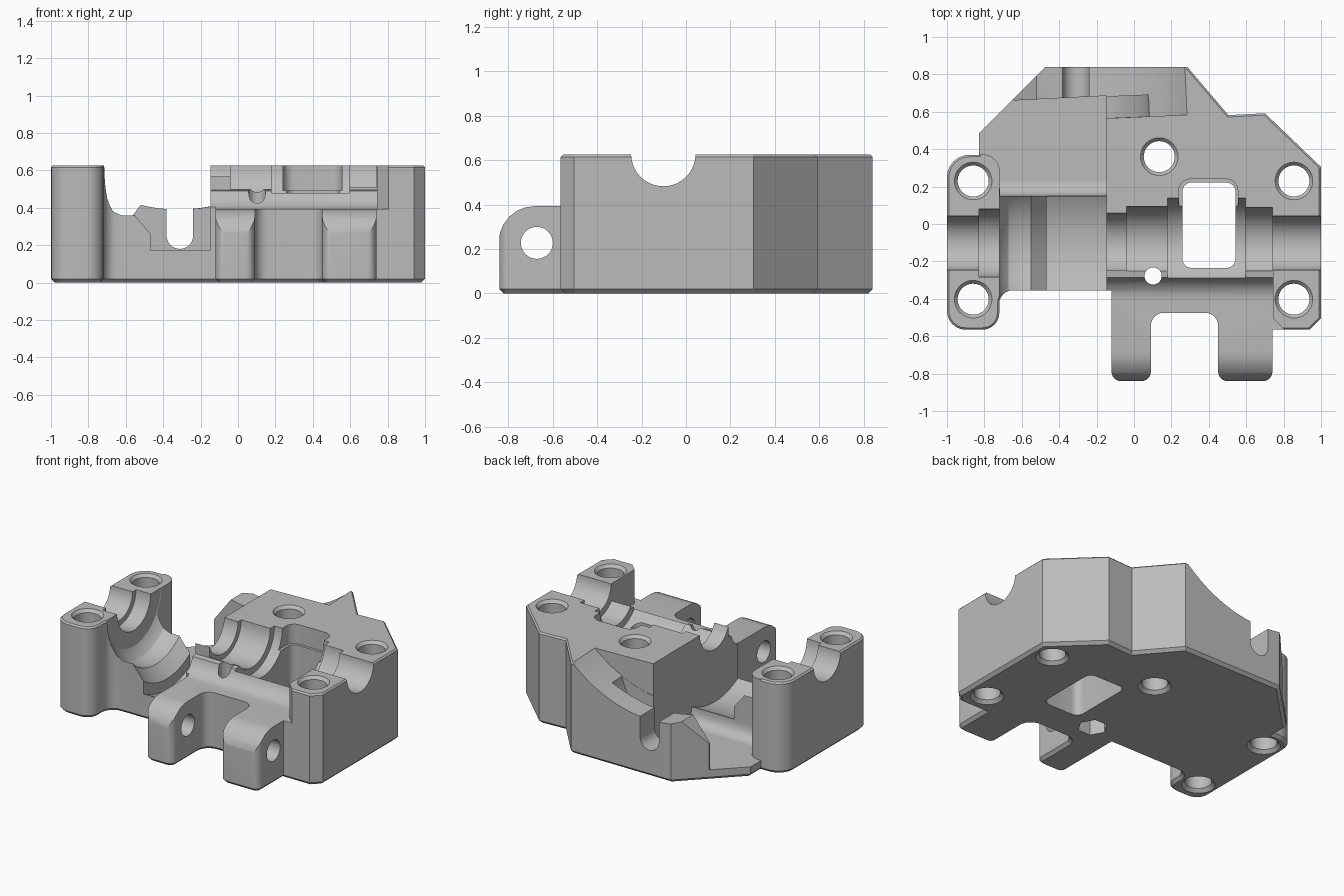
import bpy, bmesh, math
from mathutils import Vector, Matrix

if "Cube" in bpy.data.objects:
    bpy.data.objects.remove(bpy.data.objects["Cube"], do_unlink=True)

metal = bpy.data.materials.new("grey_metal")
metal.use_nodes = True
metal.diffuse_color = (0.5, 0.5, 0.5, 1)
metal.node_tree.nodes["Principled BSDF"].inputs["Base Color"].default_value = (0.5, 0.5, 0.5, 1)


def rounded(corners, steps=6):
    """Outline from (x, y) or (x, y, tangent length) corners; exact arcs."""
    out = []
    for i, c in enumerate(corners):
        p = Vector(c[:2])
        if len(c) == 2:
            out.append(p)
            continue
        u = (Vector(corners[i - 1][:2]) - p).normalized()
        v = (Vector(corners[(i + 1) % len(corners)][:2]) - p).normalized()
        w = math.sin(u.angle(v) / 2)
        for k in range(steps + 1):
            t = k / steps
            a, b, d = (1 - t) ** 2, 2 * w * t * (1 - t), t * t
            out.append(((p + u * c[2]) * a + p * b + (p + v * c[2]) * d) / (a + b + d))
    return out


def circle(cx, cy, r, n=40):
    return [(cx + r * math.cos(math.tau * k / n), cy + r * math.sin(math.tau * k / n)) for k in range(n)]


def finish(bm, name):
    bmesh.ops.recalc_face_normals(bm, faces=bm.faces)
    mesh = bpy.data.meshes.new(name)
    bm.to_mesh(mesh)
    bm.free()
    mesh.materials.append(metal)
    ob = bpy.data.objects.new(name, mesh)
    bpy.context.collection.objects.link(ob)
    return ob


def prism(name, pts, axis, lo, hi, edge=0):
    """Extrude an outline along an axis; edge chamfers the bottom rim."""
    place = {"x": lambda p, h: (h, p[0], p[1]),
             "y": lambda p, h: (p[0], h, p[1]),
             "z": lambda p, h: (p[0], p[1], h)}[axis]
    bm = bmesh.new()
    low = [bm.verts.new(place(p, lo)) for p in pts]
    high = [bm.verts.new(place(p, hi)) for p in pts]
    base = bm.faces.new(low)
    top = bm.faces.new(high)
    n = len(pts)
    for i in range(n):
        j = (i + 1) % n
        bm.faces.new((low[i], low[j], high[j], high[i]))
    bmesh.ops.recalc_face_normals(bm, faces=bm.faces)
    if edge:
        bmesh.ops.bevel(bm, geom=list(base.edges), offset=edge, segments=1, affect="EDGES")
        bmesh.ops.bevel(bm, geom=[e for e in bm.edges if all(v.co.z > hi - 1e-4 for v in e.verts)],
                        offset=edge / 2, segments=1, affect="EDGES")
    return finish(bm, name)


def lathe(name, profile, axis, centre, n=64):
    """Revolve (distance along axis, radius) points."""
    d = Vector((1, 0, 0)) if axis == "x" else Vector((0, 0, 1))
    side = Vector((0, 1, 0))
    c = Vector(centre)
    pts = [(profile[0][0], 0)] + profile + [(profile[-1][0], 0)]
    bm = bmesh.new()
    vs = [bm.verts.new(c + d * h + side * r) for h, r in pts]
    es = [bm.edges.new(e) for e in zip(vs, vs[1:])]
    bmesh.ops.spin(bm, geom=vs + es, cent=c, axis=d, angle=math.tau, steps=n, use_merge=True)
    bmesh.ops.remove_doubles(bm, verts=bm.verts, dist=1e-5)
    return finish(bm, name)


def cut(cutter, turn=0):
    if turn:
        pivot = Matrix.Translation((-0.31, 0.56, 0))
        cutter.data.transform(pivot @ Matrix.Rotation(math.radians(turn), 4, "Z") @ pivot.inverted())
    cutter.hide_render = True
    mod = housing.modifiers.new("cut", "BOOLEAN")
    mod.operation = "DIFFERENCE"
    mod.solver = "EXACT"
    mod.object = cutter
    bpy.context.view_layer.objects.active = housing
    bpy.ops.object.modifier_apply(modifier=mod.name)
    bpy.data.objects.remove(cutter, do_unlink=True)


# Solid blank: boss, hinge lugs and rear flange in one outline
housing = prism("bearing_housing", rounded([
    (-1, -0.565, 0.1), (-0.72, -0.565, 0.09), (-0.72, -0.355, 0.07), (-0.12, -0.355),
    (-0.12, -0.84, 0.05), (0.09, -0.84, 0.05), (0.09, -0.475, 0.07), (0.45, -0.475, 0.07),
    (0.45, -0.84, 0.05), (0.74, -0.84, 0.05), (0.74, -0.565), (0.94, -0.565), (1, -0.505),
    (1, 0.305), (0.7, 0.592), (0.505, 0.582), (0.285, 0.84), (-0.475, 0.84),
    (-0.83, 0.485), (-0.83, 0.37), (-1, 0.37, 0.12)]), "z", 0, 0.625, 0.02)

# Lowered front ledge with fillet, running out over the rounded lugs
cut(prism("ledge_cutter", rounded([
    (-0.25, 0.8), (-0.25, 0.495), (-0.285, 0.49), (-0.315, 0.393, 0.09), (-0.843, 0.393, 0.16),
    (-0.843, 0.2), (-1, 0.2), (-1, 0.8)]), "x", -0.2, 0.742))
cut(prism("corner_cutter", [(0.7, -0.46), (0.81, -0.57), (0.81, -0.7), (0.7, -0.7)], "z", 0.393, 0.8))

# Low rear floor beside the boss
cut(prism("floor_cutter", rounded([
    (-1.2, 0.372), (-0.718, 0.372, 0.09), (-0.718, 0.23), (-0.148, 0.23), (-0.148, 0.685),
    (-0.65, 0.66), (-1.2, 0.64)]), "z", 0.07, 0.9))
cut(prism("ridge_cutter", rounded([
    (0.15, 0.9), (0.15, 0.16), (0.16, 0.07, 0.07), (0.26, 0.07), (0.26, 0.9)]), "x", -0.717, -0.147))

# Rear wall: scooped top, wheel pocket, sloped end and shaft slot
cut(prism("scoop_cutter", circle(-0.31, 1.26, 0.87, 96), "y", 0.558, 1.2), 2.5)
cut(prism("pocket_cutter", circle(-0.31, 0.56, 0.4, 64), "y", 0.559, 0.673), 2.5)
cut(prism("slope_cutter", [(-0.51, 0.43), (-0.645, 0.25), (-0.645, 0.071), (-1.1, 0.071),
                           (-1.1, 0.8), (-0.51, 0.8)], "y", 0.6, 0.95))
cut(prism("slot_cutter", rounded([(-0.382, 0.9), (-0.382, 0.18, 0.07), (-0.24, 0.18, 0.07),
                                  (-0.24, 0.9)]), "y", 0.6, 0.95))

# Stepped shaft bore with the wide wheel cavity
cut(lathe("bore_cutter", [
    (-1.1, 0.145), (-0.83, 0.145), (-0.83, 0.182), (-0.719, 0.182), (-0.719, 0.29), (-0.7, 0.325),
    (-0.67, 0.355), (-0.62, 0.37), (-0.55, 0.37), (-0.468, 0.447), (-0.468, 0.52), (-0.146, 0.52),
    (-0.146, 0.16), (-0.04, 0.16), (-0.04, 0.195), (0.18, 0.195), (0.18, 0.24), (0.595, 0.24),
    (0.595, 0.19), (0.741, 0.19), (0.741, 0.145), (1.1, 0.145)], "x", (0, -0.102, 0.628)))


# Through window with a wider upper recess
def box_outline(x0, x1, y0, y1, r):
    return rounded([(x0, y0, r), (x1, y0, r), (x1, y1, r), (x0, y1, r)])


cut(prism("window_cutter", box_outline(0.258, 0.543, -0.235, 0.222, 0.05), "z", -0.1, 0.9))
cut(prism("recess_cutter", box_outline(0.24, 0.555, -0.278, 0.24, 0.06), "z", 0.492, 0.9))

# Countersunk bolt holes
for x, y in [(-0.86, 0.23), (-0.86, -0.402), (0.855, 0.23), (0.855, -0.402), (0.135, 0.36)]:
    cut(lathe("bolt_cutter", [(-0.02, 0.125), (0.022, 0.083), (0.605, 0.083), (0.645, 0.118)],
              "z", (x, y, 0), 40))

# Small drain hole with hexagonal nut seat, and the hinge pin hole
cut(prism("drain_cutter", circle(0.102, -0.278, 0.046, 32), "z", -0.1, 0.9))
cut(prism("nut_cutter", circle(0.102, -0.278, 0.095, 6), "z", -0.1, 0.12))
cut(prism("pin_cutter", circle(-0.672, 0.228, 0.072), "x", -0.3, 0.9))

bpy.ops.object.select_all(action="DESELECT")
housing.select_set(True)
bpy.context.view_layer.objects.active = housing
bpy.ops.object.shade_smooth_by_angle(angle=math.radians(28))
